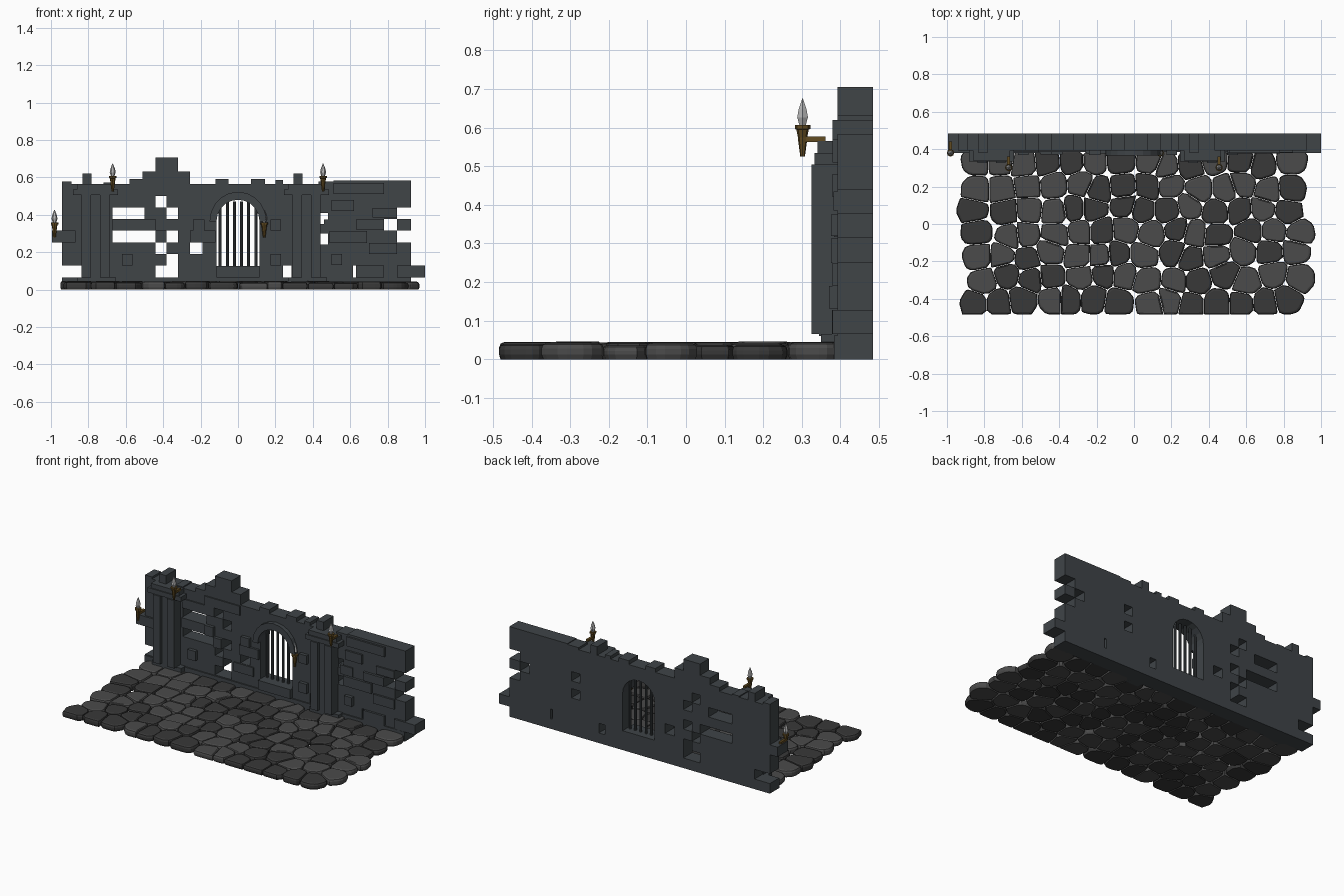
import bpy, bmesh, random
from math import cos, sin, pi
from mathutils import Vector

if "Cube" in bpy.data.objects:
    bpy.data.objects.remove(bpy.data.objects["Cube"])

random.seed(7)


def material(name, rgb):
    m = bpy.data.materials.new(name)
    m.diffuse_color = (*rgb, 1)
    m.use_nodes = True
    m.node_tree.nodes["Principled BSDF"].inputs["Base Color"].default_value = m.diffuse_color
    return m


SLATE = material("slate", (0.050, 0.058, 0.064))
STONES = [material("stone_light", (0.07, 0.07, 0.07)), material("stone_dark", (0.04, 0.04, 0.04))]
BRONZE = material("bronze", (0.12, 0.07, 0.015))
FLAME = material("flame", (0.45, 0.45, 0.45))
BACK, FACE = 0.485, 0.392          # y of the wall's rear and front planes


def finish(bm, name, mats):
    bmesh.ops.recalc_face_normals(bm, faces=bm.faces)
    me = bpy.data.meshes.new(name)
    bm.to_mesh(me)
    bm.free()
    for m in mats:
        me.materials.append(m)
    ob = bpy.data.objects.new(name, me)
    bpy.context.collection.objects.link(ob)
    return ob


def add_prism(bm, pts, y0, y1):
    """Extrude an x-z outline from y0 to y1."""
    a = [bm.verts.new((x, y0, z)) for x, z in pts]
    b = [bm.verts.new((x, y1, z)) for x, z in pts]
    bm.faces.new(a)
    bm.faces.new(b[::-1])
    for i in range(len(pts)):
        j = (i + 1) % len(pts)
        bm.faces.new((a[i], b[i], b[j], a[j]))


def add_box(bm, x0, x1, z0, z1, y0, y1):
    add_prism(bm, [(x0, z0), (x1, z0), (x1, z1), (x0, z1)], y0, y1)


def inside(rects, x, z):
    return any(a < x < b and c < z < d for a, b, c, d in rects)


# Wall slab: solid rectangles minus rectangular gaps (x0, x1, z0, z1)
SOLID = [
    (-.94, .925, 0, .565), (-.94, -.89, .56, .578), (-.72, -.67, .56, .572), (-.58, -.51, .56, .59),
    (-.51, -.257, .56, .632), (-.44, -.32, .6, .705), (-.12, -.05, .56, .59), (.07, .145, .56, .59),
    (.2, .24, .56, .585), (.43, .51, .56, .578), (.51, .925, .56, .583),
    (-.995, -.94, .252, .315), (.925, 1.0, .065, .128)]
GAPS = [
    (-.94, -.83, .065, .128), (.85, .925, .378, .44), (.85, .925, .252, .315), (.78, .85, .315, .378),
    (-.67, -.5, .378, .44), (-.67, -.5, .252, .315), (-.44, -.382, .44, .503), (-.382, -.32, .378, .44),
    (-.5, -.44, .252, .315), (-.382, -.32, .252, .315), (-.44, -.382, .19, .252),
    (-.44, -.32, .065, .128), (-.382, -.32, .128, .19), (-.257, -.19, .19, .252),
    (.42, .48, .35, .41), (.42, .48, .24, .3), (.615, .63, .065, .128), (.24, .285, .065, .128),
    (-.115, .115, .125, .49)]
xs = sorted({v for r in SOLID + GAPS for v in r[:2]})
zs = sorted({v for r in SOLID + GAPS for v in r[2:]})


def filled(i, k):
    if not (0 <= i < len(xs) - 1 and 0 <= k < len(zs) - 1):
        return False
    x, z = (xs[i] + xs[i + 1]) / 2, (zs[k] + zs[k + 1]) / 2
    return inside(SOLID, x, z) and not inside(GAPS, x, z)


bm = bmesh.new()
for i in range(len(xs) - 1):
    for k in range(len(zs) - 1):
        if not filled(i, k):
            continue
        x0, x1, z0, z1 = xs[i], xs[i + 1], zs[k], zs[k + 1]
        loop = [(x0, z0), (x1, z0), (x1, z1), (x0, z1)]
        bm.faces.new([bm.verts.new((x, FACE, z)) for x, z in loop])
        bm.faces.new([bm.verts.new((x, BACK, z)) for x, z in loop[::-1]])
        for e, (di, dk) in enumerate([(0, -1), (1, 0), (0, 1), (-1, 0)]):
            if not filled(i + di, k + dk):
                (ax, az), (bx, bz) = loop[e], loop[(e + 1) % 4]
                bm.faces.new([bm.verts.new(p) for p in (
                    (ax, FACE, az), (ax, BACK, az), (bx, BACK, bz), (bx, FACE, bz))])
bmesh.ops.remove_doubles(bm, verts=bm.verts, dist=1e-5)
finish(bm, "wall", [SLATE])

# Proud bricks on the wall face
BRICKS = [
    (-.67, -.5, .315, .378, .38), (-.5, -.44, .315, .378, .372), (-.44, -.382, .252, .315, .372),
    (-.257, -.12, .252, .315, .378), (-.24, -.18, .317, .375, .37), (-.62, -.565, .128, .19, .37),
    (-.67, -.44, .44, .5, .384), (-.51, -.257, .5, .56, .384), (.175, .23, .317, .375, .37),
    (.175, .23, .128, .19, .37), (.5, .555, .132, .19, .37), (.49, .69, .25, .313, .376),
    (.46, .55, .317, .375, .384), (.63, .78, .065, .128, .378), (.63, .78, .32, .375, .376),
    (.51, .78, .51, .57, .38), (.7, .85, .19, .25, .38), (.85, 1.0, .065, .128, .38),
    (-.995, -.87, .252, .315, .38), (.5, .62, .42, .48, .38), (-.3, -.16, .13, .188, .384),
    (-.94, .925, .0, .062, .384), (-.115, .115, .065, .125, .37), (.72, .85, .385, .435, .382)]
bm = bmesh.new()
for x0, x1, z0, z1, y in BRICKS:
    add_box(bm, x0, x1, z0, z1, y, FACE + .01)
finish(bm, "proud_bricks", [SLATE])

# Arched window: spandrel fill, raised surround and bars
SPRING, R_IN, R_OUT = .365, .115, .152


def arc(r, rise=1.0, n=10):
    return [(-r * cos(pi * i / n), SPRING + r * rise * sin(pi * i / n)) for i in range(n + 1)]


bm = bmesh.new()
add_prism(bm, arc(R_IN) + [(R_IN, .49), (-R_IN, .49)], FACE, BACK)
finish(bm, "window_spandrel", [SLATE])
bm = bmesh.new()
add_prism(bm, arc(R_IN) + arc(R_OUT, 1.04)[::-1], .365, FACE + .01)
finish(bm, "window_surround", [SLATE])
bm = bmesh.new()
for i in range(6):
    x = -.095 + .038 * i
    bmesh.ops.create_cone(bm, cap_ends=True, segments=8, radius1=.008, radius2=.008, depth=.36)
    bmesh.ops.translate(bm, verts=bm.verts[-16:], vec=(x, .435, .29 if abs(x) < .08 else .275))
finish(bm, "window_bars", [SLATE])

# Pilasters with twin ribs, cap, plinth and a merlon
for side, cx in (("left", -.762), ("right", .366)):
    bm = bmesh.new()
    add_box(bm, cx - .075, cx + .075, .06, .51, .345, FACE + .01)
    for s in (-1, 1):
        add_box(bm, cx + s * .05 - .025, cx + s * .05 + .025, .065, .505, .325, .35)
    add_box(bm, cx - .12, cx + .12, .505, .535, .333, FACE + .01)
    add_box(bm, cx - .1, cx + .1, .535, .565, .34, FACE + .01)
    add_box(bm, cx - .1, cx + .11, 0, .065, .35, FACE + .01)
    add_box(bm, cx - .07, cx - .02, .55, .62, .38, BACK)
    finish(bm, side + "_pilaster", [SLATE])


# Torches: turned bronze cup, bracket and faceted flame
def add_lathe(bm, profile, x, y, n, mat):
    rings = [[bm.verts.new((x + r * cos(2 * pi * i / n), y + r * sin(2 * pi * i / n), z))
              for i in range(n)] for r, z in profile]
    faces = [bm.faces.new((a[i], a[(i + 1) % n], b[(i + 1) % n], b[i]))
             for a, b in zip(rings, rings[1:]) for i in range(n)]
    faces += [bm.faces.new(rings[0][::-1]), bm.faces.new(rings[-1])]
    for f in faces:
        f.material_index = mat


for i, (x, y, z) in enumerate([(-.67, .302, .525), (.455, .302, .525), (-.981, .38, .277), (.14, .38, .277)]):
    bm = bmesh.new()
    add_lathe(bm, [(.006, z), (.012, z + .045), (.012, z + .05), (.016, z + .07),
                   (.02, z + .072), (.02, z + .082), (.014, z + .082)], x, y, 8, 0)
    add_lathe(bm, [(.009, z + .08), (.016, z + .102), (.012, z + .122), (.001, z + .15)], x, y, 6, 1)
    add_box(bm, x - .008, x + .008, z + .038, z + .052, y, y + .06)
    finish(bm, f"torch_{i + 1}", [BRONZE, FLAME])

# Paving: jittered Voronoi cells clipped from octagons, chamfered on top
COLS, ROWS = 14, 7
seeds = {(c, r): Vector((-.835 + .1285 * c + random.uniform(-.03, .03) + .02 * (r % 2),
                         -.41 + .122 * r + random.uniform(-.025, .025)))
         for c in range(COLS) for r in range(ROWS)}


def clip(poly, point, normal):
    """Keep the part of the polygon behind the line."""
    out = []
    for a, b in zip(poly, poly[1:] + poly[:1]):
        da, db = (a - point).dot(normal), (b - point).dot(normal)
        if da <= 0:
            out.append(a)
        if da * db < 0:
            out.append(a.lerp(b, da / (da - db)))
    return out


bm = bmesh.new()
for (c, r), s in seeds.items():
    turn = random.uniform(0, pi / 4)
    poly = [s + .092 * Vector((cos(turn + pi * i / 4), sin(turn + pi * i / 4))) for i in range(8)]
    for (c2, r2), t in seeds.items():
        if (c2, r2) != (c, r) and abs(c2 - c) < 3 and abs(r2 - r) < 3:
            n = (t - s).normalized()
            poly = clip(poly, (s + t) / 2 - n * .001, n)
    poly = clip(poly, Vector((0, .392)), Vector((0, 1)))
    poly = clip(poly, Vector((0, -.484)), Vector((0, -1)))
    corners = []
    for i, p in enumerate(poly):          # cut each corner
        corners += [p.lerp(poly[i - 1], .2), p.lerp(poly[(i + 1) % len(poly)], .2)]
    top = random.uniform(.036, .046)
    rings = [[bm.verts.new((*(s + (p - s) * k), z)) for p in corners]
             for k, z in ((.94, 0), (1, .012), (1, top - .014), (.95, top - .004), (.84, top))]
    faces = [bm.faces.new(rings[0][::-1]), bm.faces.new(rings[-1])]
    m = len(corners)
    faces += [bm.faces.new((a[i], a[(i + 1) % m], b[(i + 1) % m], b[i]))
              for a, b in zip(rings, rings[1:]) for i in range(m)]
    shade = random.randrange(2)
    for f in faces:
        f.material_index = shade
finish(bm, "paving_stones", STONES)
